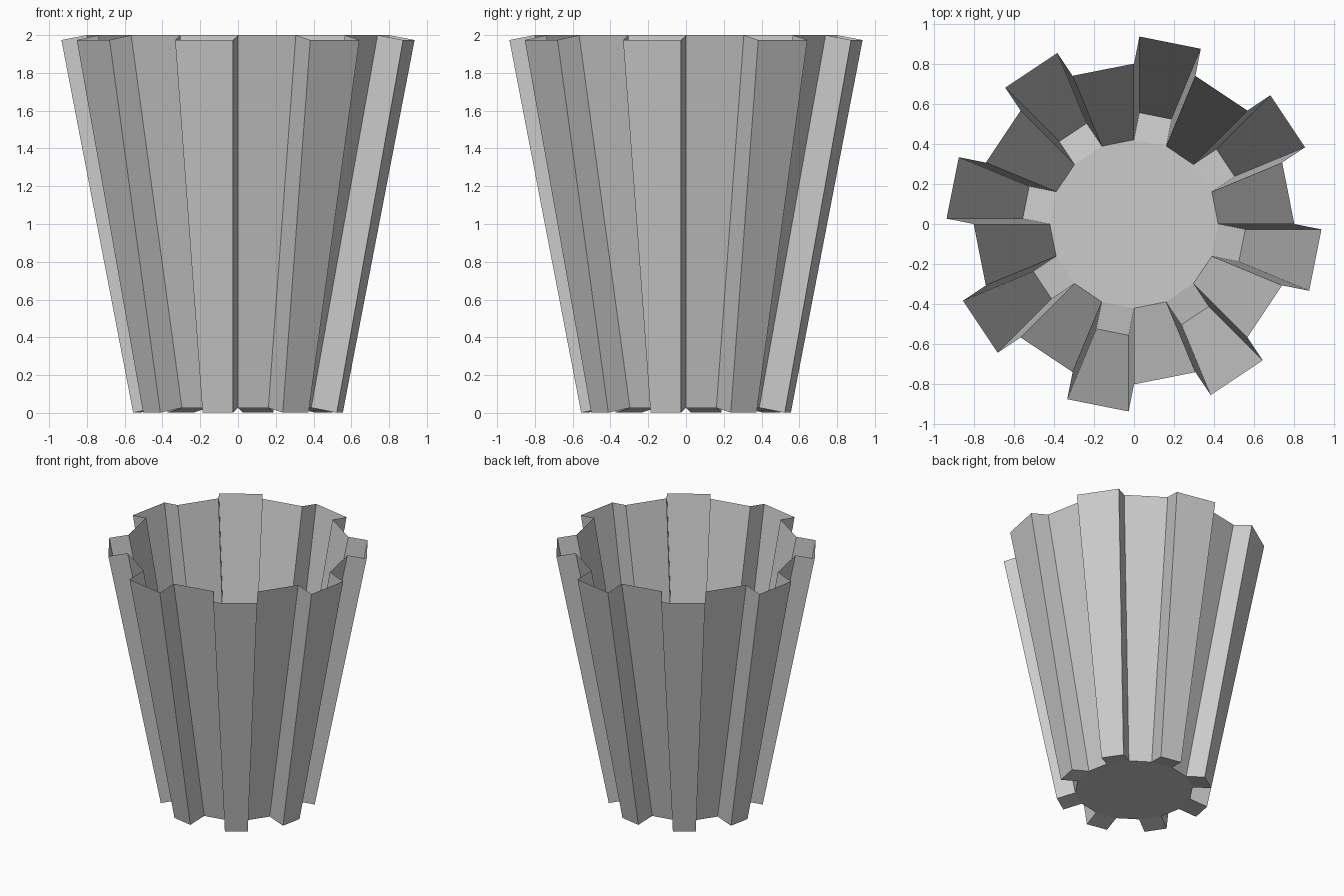
import bpy, bmesh, math
from mathutils import Matrix

if "Cube" in bpy.data.objects:
    bpy.data.objects.remove(bpy.data.objects["Cube"])

SIDES, DROP, PUSH = 16, 0.027, 0.14

bm = bmesh.new()
# Tapered 16-sided open cup with a flat bottom
bmesh.ops.create_cone(bm, cap_ends=True, segments=SIDES, radius1=0.42, radius2=0.80,
                      depth=2 - DROP, matrix=Matrix.Translation((0, 0, 1 + DROP / 2)))
lid = [f for f in bm.faces if f.calc_center_median().z > 1.9]
bmesh.ops.delete(bm, geom=lid, context='FACES_ONLY')

# Every other wall panel is pushed outward along its normal
step = 2 * math.pi / SIDES
panels = []
for f in bm.faces:
    c = f.calc_center_median()
    if len(f.verts) == 4 and int((math.atan2(c.y, c.x) % (2 * math.pi)) / step) % 2 == 1:
        panels.append(f)
for f in bmesh.ops.extrude_discrete_faces(bm, faces=panels)['faces']:
    f.normal_update()
    n = f.normal.copy()
    if n.x * f.calc_center_median().x + n.y * f.calc_center_median().y < 0:
        n.negate()
    bmesh.ops.translate(bm, verts=f.verts[:], vec=n * PUSH)

# The pushed panels stay open along the rim
rim = [f for f in bm.faces if all(v.co.z > 1.9 for v in f.verts)]
bmesh.ops.delete(bm, geom=rim, context='FACES_ONLY')
bmesh.ops.recalc_face_normals(bm, faces=bm.faces[:])
# Keep the shell facing outward
bottom = min(bm.faces, key=lambda f: abs(len(f.verts) - SIDES))
if bottom.normal.z > 0:
    bmesh.ops.reverse_faces(bm, faces=bm.faces[:])

mesh = bpy.data.meshes.new("fluted_cup")
bm.to_mesh(mesh)
bm.free()
cup = bpy.data.objects.new("fluted_cup", mesh)
bpy.context.collection.objects.link(cup)
